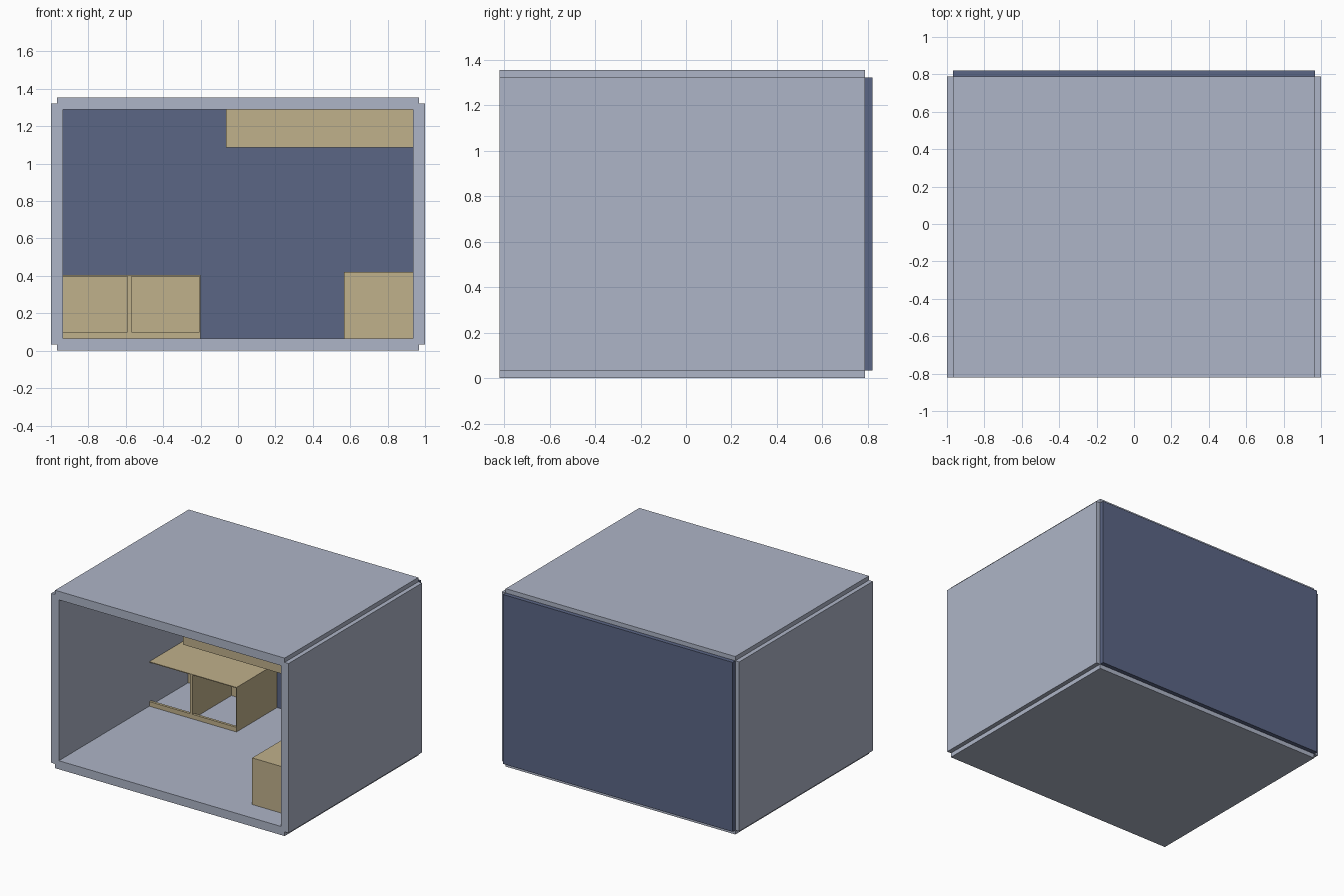
import bpy
import bmesh
from mathutils import Matrix, Vector

if "Cube" in bpy.data.objects:
    bpy.data.objects.remove(bpy.data.objects["Cube"])


def material(name, rgb):
    m = bpy.data.materials.new(name)
    m.diffuse_color = (*rgb, 1)
    m.use_nodes = True
    m.node_tree.nodes["Principled BSDF"].inputs["Base Color"].default_value = m.diffuse_color
    return m


WALL = material("pale_blue_grey", (0.42, 0.46, 0.57))
BACK = material("dark_blue", (0.105, 0.133, 0.235))
WOOD = material("light_wood", (0.53, 0.44, 0.26))


def box(name, x, y, z, mat):
    """Box spanning the given (min, max) ranges."""
    lo, hi = Vector((x[0], y[0], z[0])), Vector((x[1], y[1], z[1]))
    bm = bmesh.new()
    bmesh.ops.create_cube(bm, size=1, matrix=Matrix.LocRotScale(None, None, hi - lo))
    me = bpy.data.meshes.new(name)
    bm.to_mesh(me)
    bm.free()
    me.materials.append(mat)
    ob = bpy.data.objects.new(name, me)
    ob.location = (lo + hi) / 2
    bpy.context.collection.objects.link(ob)
    return ob


# Shell: panels overlap at their mid planes, leaving notched corners
T = 0.065                      # panel thickness
FRONT, REAR = -0.82, 0.788     # depth range of floor, roof and sides
HALF, H = 0.967, 1.355         # half width of floor, total height
WX, WY = 1 - T, 0.82 - T       # inner wall faces
box("floor", (-HALF, HALF), (FRONT, REAR), (0, T), WALL)
box("roof", (-HALF, HALF), (FRONT, REAR), (H - T, H), WALL)
for side, s in (("left", -1), ("right", 1)):
    box(side + "_wall", sorted((s * WX, s)), (FRONT, REAR), (T / 2, H - T / 2), WALL)
box("back_wall", (-HALF, HALF), (WY, 0.82), (T / 2, H - T / 2), BACK)

# Low cabinet in the back left corner, open at the front
CF, CT, CR = 0.268, 0.404, -0.2    # front, top, right side
box("cabinet_top", (-WX, CR), (CF, WY), (CT - 0.006, CT), WOOD)
box("cabinet_side", (CR - 0.006, CR), (CF, WY), (T, CT - 0.006), WOOD)
box("cabinet_divider", (-0.592, -0.57), (CF, WY - 0.02), (T, CT - 0.006), WOOD)
box("cabinet_back", (-WX, CR - 0.006), (WY - 0.02, WY), (T, CT - 0.006), WOOD)
box("cabinet_front_rail", (-WX, CR - 0.006), (CF, CF + 0.02), (T, 0.1), WOOD)

# Bench along the right wall and platform hung below the roof
box("bench", (0.568, WX), (-0.64, WY), (T, 0.42), WOOD)
box("overhead_platform", (-0.065, WX), (-0.57, WY), (1.087, H - T), WOOD)
